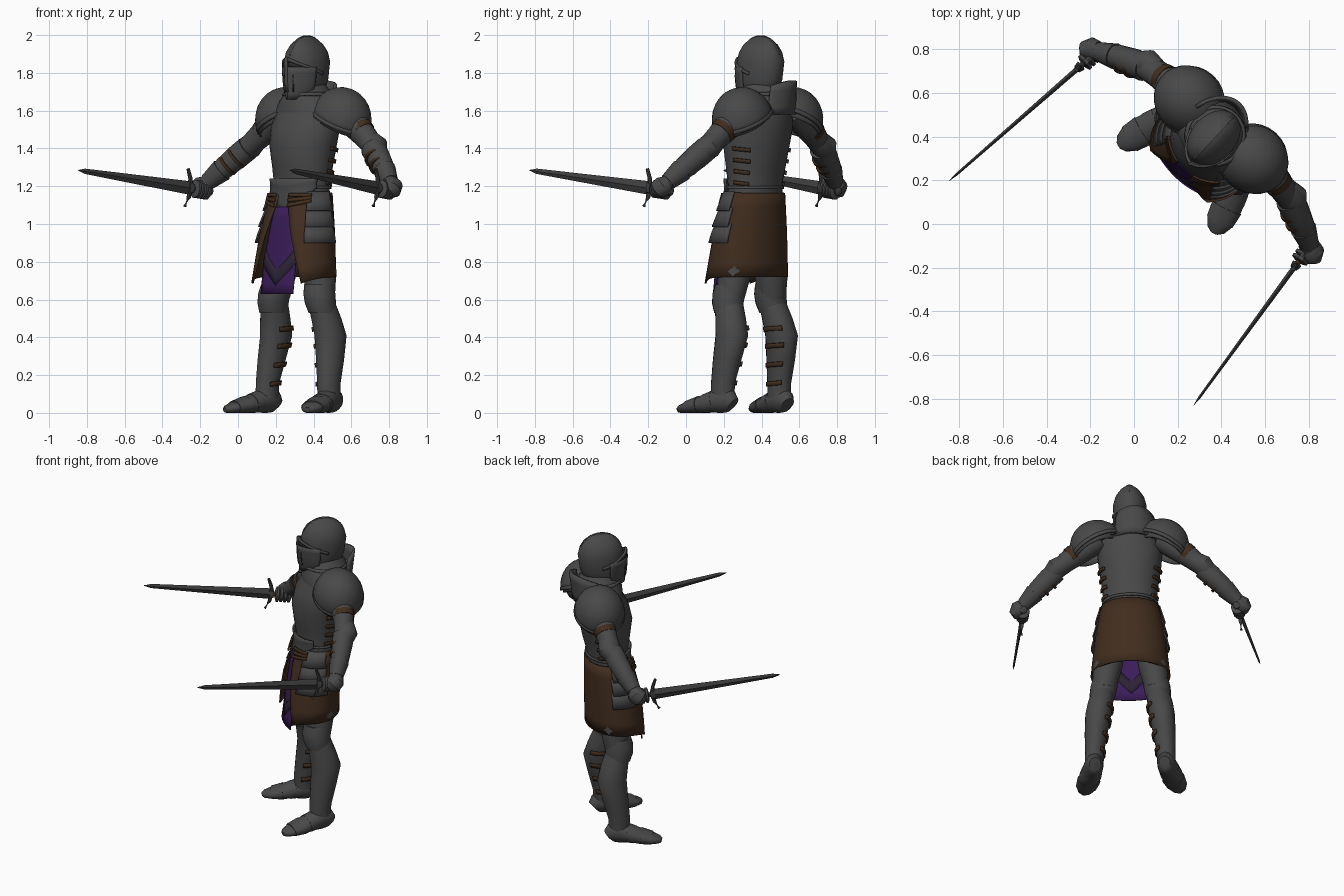
import bpy, bmesh, math
from mathutils import Vector, Matrix

cube = bpy.data.objects.get("Cube")
if cube:
    bpy.data.objects.remove(cube)

# The figure is built facing -y, then turned and placed by this matrix
PLACE = Matrix.Translation((0.365, 0.395, 0)) @ Matrix.Rotation(math.radians(-42.5), 4, 'Z')
UP = Vector((0, 0, 1))


def material(name, rgb):
    m = bpy.data.materials.new(name)
    m.use_nodes = True
    m.diffuse_color = (*rgb, 1)
    m.node_tree.nodes["Principled BSDF"].inputs["Base Color"].default_value = (*rgb, 1)
    return m


STEEL = material("plate steel", (0.066, 0.066, 0.066))
BLADE = material("blade steel", (0.052, 0.052, 0.052))
DARK = material("dark openings", (0.02, 0.02, 0.02))
LEATHER = material("brown leather", (0.052, 0.026, 0.013))
PURPLE = material("purple cloth", (0.043, 0.012, 0.1))
CHEVRON = material("chevron cloth", (0.026, 0.016, 0.036))


def finish(name, bm, mat, mirror, thick=0, angle=40):
    bmesh.ops.remove_doubles(bm, verts=bm.verts, dist=0.0002)
    bmesh.ops.recalc_face_normals(bm, faces=bm.faces)
    me = bpy.data.meshes.new(name)
    bm.to_mesh(me)
    bm.free()
    me.materials.append(mat)
    me.shade_smooth()
    me.set_sharp_from_angle(angle=math.radians(angle))
    ob = bpy.data.objects.new(name, me)
    bpy.context.collection.objects.link(ob)
    ob.matrix_world = PLACE
    if thick:
        mod = ob.modifiers.new("thickness", 'SOLIDIFY')
        mod.thickness, mod.offset = thick, 0
    if mirror:
        ob.modifiers.new("mirror", 'MIRROR').use_mirror_merge = False
    return ob


def bridge(name, loops, mat, mirror, angle=40):
    bm = bmesh.new()
    rows = [[bm.verts.new(p) for p in loop] for loop in loops]
    n = len(rows[0])
    for a, b in zip(rows, rows[1:]):
        for i in range(n):
            j = (i + 1) % n
            bm.faces.new((a[i], a[j], b[j], b[i]))
    bm.faces.new(rows[0])
    bm.faces.new(rows[-1])
    return finish(name, bm, mat, mirror, angle=angle)


def skin(rings, a, z, off=0):
    """Point on a stack of ellipses (z, cx, cy, rx, ry); a = degrees from the front."""
    z0 = min(max(z, rings[0][0]), rings[-1][0])
    for lo, hi in zip(rings, rings[1:]):
        if z0 <= hi[0]:
            break
    k = (z0 - lo[0]) / (hi[0] - lo[0])
    cx, cy, rx, ry = (p + (q - p) * k for p, q in zip(lo[1:], hi[1:]))
    a = math.radians(a)
    return Vector((cx + (rx + off) * math.sin(a), cy - (ry + off) * math.cos(a), z))


def stack(name, rings, mat, mirror=False, segs=28):
    return bridge(name, [[skin(rings, 360 * i / segs, r[0]) for i in range(segs)] for r in rings], mat, mirror)


def tube(name, rings, mat, mirror=True, segs=16, angle=40):
    """Loft of ellipses (centre, side radius, upright radius) square to a path."""
    pts = [Vector(r[0]) for r in rings]
    loops = []
    for i, (_, rx, ry) in enumerate(rings):
        d = (pts[min(i + 1, len(pts) - 1)] - pts[max(i - 1, 0)]).normalized()
        side = d.cross(UP if abs(d.z) < 0.9 else Vector((0, 1, 0))).normalized()
        w = side.cross(d)
        loop = []
        for k in range(segs):
            t = math.tau * k / segs
            p = pts[i] + side * rx * math.cos(t) + w * ry * math.sin(t)
            p.z = max(p.z, 0)
            loop.append(p)
        loops.append(loop)
    return bridge(name, loops, mat, mirror, angle)


def sheet(name, f, nu, nv, mat, thick=0.01, mirror=False):
    bm = bmesh.new()
    g = [[bm.verts.new(f(i / nu, j / nv)) for i in range(nu + 1)] for j in range(nv + 1)]
    for j in range(nv):
        for i in range(nu):
            bm.faces.new((g[j][i], g[j][i + 1], g[j + 1][i + 1], g[j + 1][i]))
    return finish(name, bm, mat, mirror, thick)


def band(name, rings, a0, a1, z0, z1, off, mat, mirror=True, slope=0, thick=0.01, nu=10):
    return sheet(name, lambda s, t: skin(rings, a0 + (a1 - a0) * s, z0 + (z1 - z0) * t + slope * s, off),
                 nu, 2, mat, thick, mirror)


# Torso, gorget and pelvis
torso = [(1.13, 0, -.04, .168, .128), (1.2, 0, -.04, .163, .124), (1.3, 0, -.035, .172, .145),
         (1.42, 0, -.03, .19, .165), (1.52, 0, -.01, .2, .162), (1.62, 0, .015, .175, .135), (1.7, 0, .02, .1, .1)]
stack("torso_plate", torso, STEEL)
stack("pelvis", [(.93, 0, -.06, .15, .11), (1.14, 0, -.04, .16, .12)], STEEL)
gorget = [(1.59, 0, .015, .2, .15), (1.65, 0, .015, .165, .145), (1.7, 0, .01, .115, .125), (1.74, 0, .005, .09, .1)]
stack("gorget", gorget, STEEL)
band("gorget_rim", gorget, 0, 360, 1.68, 1.695, .004, STEEL, False, nu=28)
band("waist_rim", torso, 0, 360, 1.185, 1.2, .005, STEEL, False, nu=28)
sheet("belly_plate", lambda s, t: skin(torso, -65 + 130 * s, 1.24 - t * (.05 + .13 * (1 - abs(2 * s - 1))), .016),
      16, 4, STEEL)
for i in range(4):
    band("side_strap", torso, 93, 127, 1.21 + .06 * i, 1.23 + .06 * i, .007, LEATHER, slope=-.01)

# Standing neck guard behind the head, taller on the right
sheet("neck_guard", lambda s, t: skin([(1.58, -.02, .02, .15, .15), (1.78, -.02, .02, .13, .175)], 135 + 125 * s,
      1.58 + t * (.13 + .05 * math.sin(math.pi * min(1, .15 + .75 * s)))), 14, 4, STEEL, .018)

# Leather skirt, hip lames, belts
skirt = [(.68, 0, -.103, .24, .185), (.95, 0, -.075, .21, .163), (1.17, 0, -.042, .172, .13)]


def skirt_point(s, t):
    a0 = 9 + 36 * t
    side = 2 * s - 1
    return skin(skirt, 180 + side * (180 - a0), 1.165 - t * (.445 + .035 * abs(side) ** 6), .005)


sheet("leather_skirt", skirt_point, 40, 6, LEATHER)
for i in range(3):
    z = 1.17 - .085 * i
    sheet("hip_lame", lambda s, t, z=z, i=i: skin(skirt, 46 + (52 + 4 * i) * s, z - .1 * t, .011 + .013 * t),
          8, 2, STEEL, .008, True)
for i in range(3):
    band("hip_belt", skirt, 14, 54, 1.09 + .027 * i, 1.108 + .027 * i, .02, LEATHER, slope=.025 - .012 * i)


# Front cloth with chevron
def cloth(s, z):
    t = (1.09 - z) / .46
    x = (2 * s - 1) * (.06 + .055 * min(1, 1.6 * t))
    return Vector((x, -.19 - .06 * t + 1.2 * x * x, z))


sheet("front_cloth", lambda s, t: cloth(s, 1.09 - .46 * t), 10, 8, PURPLE, .006)
sheet("cloth_chevron", lambda s, t: cloth(s, .675 + .11 * abs(2 * s - 1) + .08 * t), 10, 2, CHEVRON, .0095)

# Helmet
helm = [(1.65, 0, -.05, .045, .075), (1.7, 0, -.015, .085, .115), (1.76, 0, -.005, .098, .133),
        (1.86, 0, 0, .104, .142), (1.91, 0, 0, .092, .13), (1.95, 0, 0, .067, .106),
        (1.98, 0, 0, .033, .07), (1.993, 0, 0, .01, .03)]
stack("helmet", helm, STEEL, segs=36)


def face(a0, a1, zlo, zhi, off, slope):
    def f(s, t):
        a = a0 + (a1 - a0) * s
        p = skin(helm, a, zlo + (zhi - zlo) * t + slope * s, off)
        p.y -= .016 * max(0, math.cos(math.radians(a))) ** 10
        return p
    return f


sheet("face_guard", face(0, 75, 1.66, 1.83, .005, .0), 12, 6, STEEL, .01, True)
sheet("brow_band", face(0, 95, 1.868, 1.885, .003, -.08), 14, 2, STEEL, .012, True)
sheet("eye_slit", face(7, 48, 1.832, 1.858, .003, -.02), 8, 1, DARK, .009, True)
sheet("nose_bar", face(-5, 5, 1.7, 1.88, .008, 0), 4, 4, STEEL, .012)
sheet("breath_slit", face(18, 21, 1.7, 1.79, .009, 0), 1, 4, DARK, .006, True)
sheet("helmet_crest", lambda s, t: Vector((0, -math.cos(math.pi * s) * (.13 + .006 * t),
      1.87 + math.sin(math.pi * s) * (.115 + .014 * t))), 20, 1, STEEL, .012)

# Shoulder pads
TILT = Matrix.Rotation(math.radians(26), 3, 'Y')


def pad(centre, scale, lat0, lat1):
    def f(s, t):
        lat, lon = math.radians(lat0 + (lat1 - lat0) * t), math.tau * s
        v = Vector((.165 * math.sin(lat) * math.cos(lon), .15 * math.sin(lat) * math.sin(lon), .17 * math.cos(lat)))
        return Vector(centre) + TILT @ (v * scale)
    return f


sheet("shoulder_pad", pad((.195, .05, 1.55), 1, 0, 92), 28, 8, STEEL, .012, True)
sheet("shoulder_rim", pad((.195, .05, 1.55), 1.02, 86, 93), 28, 2, STEEL, .012, True)
sheet("shoulder_lame", pad((.21, .05, 1.53), .88, 40, 95), 24, 4, STEEL, .01, True)

# Arms
tube("upper_arm", [((.2, .05, 1.6), .08, .08), ((.3, .05, 1.525), .072, .075), ((.39, .042, 1.455), .062, .064),
                   ((.47, .02, 1.39), .052, .052)], STEEL)
tube("arm_strap", [((.337, .05, 1.5), .069, .071), ((.365, .046, 1.478), .066, .068)], LEATHER)
tube("elbow_plate", [((.4, .052, 1.445), .052, .054), ((.45, .045, 1.41), .068, .066), ((.49, .02, 1.375), .052, .054)], STEEL)
tube("forearm", [((.45, .025, 1.4), .066, .066), ((.5, .008, 1.36), .064, .066), ((.57, -.022, 1.3), .057, .06),
                 ((.64, -.055, 1.235), .042, .044), ((.67, -.08, 1.205), .04, .042)], STEEL)
tube("gauntlet_cuff", [((.585, -.03, 1.285), .06, .063), ((.655, -.065, 1.222), .044, .046)], STEEL)
for k in (.25, .5):
    p = Vector((.455, .016, 1.39)).lerp(Vector((.636, -.062, 1.231)), k)
    d = Vector((.18, -.078, -.16)).normalized() * .008
    r = .067 - .013 * k
    tube("forearm_strap", [(p - d, r, r), (p + d, r, r)], LEATHER)

# Swords
guard, tip = Vector((.672, -.178, 1.19)), Vector((.76, -.965, 1.285))
aim = (tip - guard).normalized()
across = aim.cross(UP).normalized()
rise = across.cross(aim)
tube("sword_blade", [(guard, .012, .036), (guard.lerp(tip, .94), .006, .014), (tip, .0008, .0008)], BLADE, segs=4, angle=20)
tube("sword_grip", [(guard, .014, .016), (guard - aim * .13, .012, .014)], LEATHER)
tube("sword_pommel", [(guard - aim * (.12 + .01 * i), r, r) for i, r in enumerate((.012, .024, .024, .01))], BLADE)
tube("sword_guard", [(guard + rise * .1 * k + aim * .03 * k * k, .009 + .005 * (1 - abs(k)), .009 + .005 * (1 - abs(k)))
                     for k in (-1, -.5, 0, .5, 1)], BLADE, segs=8)
tube("sword_collar", [(guard - aim * .012, .024, .028), (guard + aim * .015, .018, .038)], BLADE, segs=8)

# Hands
tube("hand", [((.662, -.062, 1.215), .042, .042), ((.685, -.075, 1.2), .052, .054), ((.697, -.095, 1.182), .048, .052),
              ((.695, -.118, 1.165), .026, .03)], STEEL)
for i in range(4):
    c = guard - aim * (.036 + .024 * i)
    tube("finger", [(c + aim * k, r, r * 1.2) for k, r in ((.013, .026), (.007, .041), (-.007, .041), (-.013, .026))],
         STEEL, segs=10)
tube("thumb", [(guard - aim * .08 + rise * .04, .018, .018), (guard - aim * .03 + rise * .03, .012, .012)], STEEL, segs=8)

# Legs
greave = [(.08, .222, -.07, .058, .066), (.16, .22, -.068, .058, .068), (.28, .21, -.048, .07, .08),
          (.41, .195, -.028, .08, .092), (.5, .183, -.048, .078, .084), (.58, .17, -.07, .072, .076)]
stack("greave", greave, STEEL, True, 20)
stack("knee_plate", [(.53, .177, -.07, .073, .077), (.58, .17, -.08, .081, .086), (.63, .163, -.08, .083, .088),
                     (.68, .155, -.075, .078, .08)], STEEL, True, 20)
stack("thigh", [(.6, .163, -.068, .072, .075), (.75, .14, -.055, .09, .092), (1.0, .095, -.05, .085, .095)], STEEL, True, 20)
for z in (.16, .26, .36, .45):
    band("greave_strap", greave, 222, 300, z - .012, z + .012, .005, LEATHER, slope=-.008, thick=.012)

# Armoured shoes
tube("shoe", [((.214, -.002, .045), .036, .04), ((.218, -.02, .06), .052, .06), ((.225, -.07, .068), .06, .07),
              ((.242, -.13, .056), .064, .056), ((.262, -.2, .04), .069, .045), ((.28, -.265, .028), .062, .031),
              ((.292, -.305, .02), .042, .022), ((.297, -.32, .016), .018, .014)], STEEL)
tube("shoe_lame", [((.236, -.11, .062), .064, .06), ((.25, -.16, .049), .069, .053)], STEEL)
tube("toe_cap", [((.26, -.195, .042), .073, .049), ((.28, -.265, .03), .065, .035)], STEEL)
